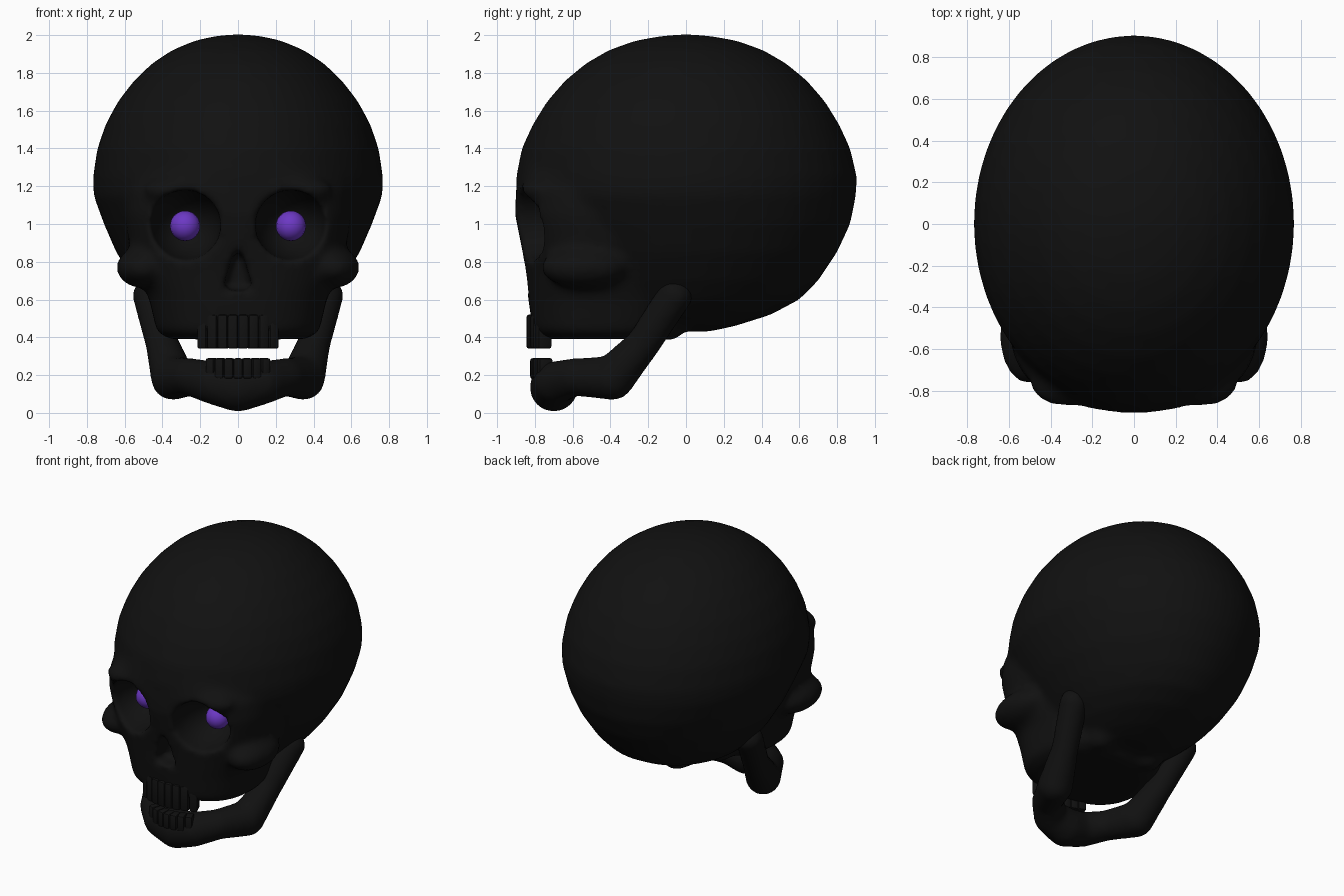
import bpy, bmesh, math
from mathutils import Matrix, Vector

if "Cube" in bpy.data.objects:
    bpy.data.objects.remove(bpy.data.objects["Cube"])


def material(name, rgb):
    m = bpy.data.materials.new(name)
    m.diffuse_color = (*rgb, 1)
    m.use_nodes = True
    m.node_tree.nodes["Principled BSDF"].inputs["Base Color"].default_value = m.diffuse_color
    return m


BLACK = material("black_bone", (0.0055, 0.0055, 0.0055))
PURPLE = material("purple_eye", (0.15, 0.04, 0.55))


def make(name, bm, mat, angle=40):
    bmesh.ops.recalc_face_normals(bm, faces=bm.faces)
    me = bpy.data.meshes.new(name)
    bm.to_mesh(me)
    bm.free()
    ob = bpy.data.objects.new(name, me)
    bpy.context.collection.objects.link(ob)
    me.materials.append(mat)
    select(ob)
    bpy.ops.object.shade_smooth_by_angle(angle=math.radians(angle))
    return ob


def select(ob):
    bpy.ops.object.select_all(action='DESELECT')
    ob.select_set(True)
    bpy.context.view_layer.objects.active = ob


def modify(ob, kind, **settings):
    mod = ob.modifiers.new(kind, kind)
    for key, value in settings.items():
        setattr(mod, key, value)
    select(ob)
    bpy.ops.object.modifier_apply(modifier=mod.name)


def ball(bm, centre, radii, seg=24, rings=16):
    mat = Matrix.Translation(centre) @ Matrix.Diagonal((*radii, 1))
    bmesh.ops.create_uvsphere(bm, u_segments=seg, v_segments=rings, radius=1, matrix=mat)


def loft(bm, rows, power, n=48):
    """Stack superellipse rings given as (z, half width, front y, back y)."""
    rings = []
    for z, w, f, b in rows:
        ring = []
        for i in range(n):
            a = math.tau * i / n
            c, s = math.cos(a), math.sin(a)
            x = w * math.copysign(abs(c) ** (2 / power), c)
            y = (f + b) / 2 + (b - f) / 2 * math.copysign(abs(s) ** (2 / power), s)
            ring.append(bm.verts.new((x, y, z)))
        rings.append(ring)
    for lo, hi in zip(rings, rings[1:]):
        for i in range(n):
            j = (i + 1) % n
            bm.faces.new((lo[i], lo[j], hi[j], hi[i]))
    bm.faces.new(rings[0][::-1])
    bm.faces.new(rings[-1])


# Skull: rounded cranium
bm = bmesh.new()
loft(bm, [(0.43, 0.16, -0.3, 0.12), (0.46, 0.27, -0.4, 0.26), (0.52, 0.38, -0.5, 0.45),
          (0.60, 0.47, -0.58, 0.60), (0.70, 0.55, -0.65, 0.70), (0.85, 0.645, -0.73, 0.80),
          (1.00, 0.71, -0.82, 0.87), (1.15, 0.765, -0.895, 0.90), (1.25, 0.768, -0.90, 0.905),
          (1.40, 0.745, -0.87, 0.87), (1.53, 0.70, -0.81, 0.81), (1.65, 0.635, -0.735, 0.735),
          (1.76, 0.55, -0.64, 0.64), (1.85, 0.455, -0.53, 0.53), (1.92, 0.35, -0.41, 0.41),
          (1.97, 0.23, -0.27, 0.27), (1.995, 0.12, -0.13, 0.13), (2.003, 0.03, -0.03, 0.03)], 2)
# Face and upper jaw
loft(bm, [(0.39, 0.36, -0.74, -0.12), (0.43, 0.43, -0.81, -0.06), (0.60, 0.47, -0.835, 0),
          (0.75, 0.53, -0.85, 0), (0.90, 0.58, -0.875, 0), (1.05, 0.60, -0.905, 0),
          (1.18, 0.59, -0.90, 0), (1.35, 0.45, -0.87, 0)], 2.5)
# Cheekbones and brows
for s in (-1, 1):
    ball(bm, (s * 0.50, -0.54, 0.77), (0.145, 0.23, 0.11))
    ball(bm, (s * 0.30, -0.76, 1.18), (0.20, 0.12, 0.08))
    ball(bm, (s * 0.2, -0.1, 0.47), (0.1, 0.1, 0.09))
skull = make("skull", bm, BLACK)
modify(skull, 'REMESH', mode='VOXEL', voxel_size=0.025)

# Cutter for eye sockets and nose opening
bm = bmesh.new()
for s in (-1, 1):
    ball(bm, (s * 0.28, -0.84, 0.995), (0.19, 0.31, 0.185))
tri = [(-0.105, 0.63), (0.105, 0.63), (0.025, 0.88), (-0.025, 0.88)]
front = [bm.verts.new((x, -1, z)) for x, z in tri]
back = [bm.verts.new((x * 0.7, -0.72, 0.73 + (z - 0.73) * 0.75)) for x, z in tri]
bm.faces.new(front)
bm.faces.new(back[::-1])
for i in range(4):
    j = (i + 1) % 4
    bm.faces.new((front[j], front[i], back[i], back[j]))
cutter = make("socket_cutter", bm, BLACK)
cutter.hide_render = True
modify(skull, 'BOOLEAN', operation='DIFFERENCE', object=cutter, solver='EXACT')
bpy.data.objects.remove(cutter)
modify(skull, 'REMESH', mode='VOXEL', voxel_size=0.022)
modify(skull, 'SMOOTH', factor=0.5, iterations=5)
skull.data.shade_smooth()

# Lower jaw: chain of balls along the chin, side bar and rising branch, fused
path = [(0, -0.70, 0.135, 0.13), (0.13, -0.69, 0.16, 0.115), (0.25, -0.59, 0.19, 0.10),
        (0.345, -0.39, 0.185, 0.118), (0.40, -0.23, 0.36, 0.09), (0.465, -0.06, 0.62, 0.095)]
bm = bmesh.new()
for s in (-1, 1):
    for p, q in zip(path, path[1:]):
        for k in range(9):
            v = Vector(p).lerp(Vector(q), k / 8)
            ball(bm, (s * v.x, v.y, v.z), (v.w,) * 3, 16, 10)
jaw = make("lower_jaw", bm, BLACK)
modify(jaw, 'REMESH', mode='VOXEL', voxel_size=0.022)
modify(jaw, 'SMOOTH', factor=0.5, iterations=4)
jaw.data.shade_smooth()


# Teeth: bevelled blocks set around a shallow arc
def teeth(name, count, half, z0, z1, y_front, sweep):
    bm = bmesh.new()
    width = 2 * half / count
    for i in range(count):
        x = -half + width * (i + 0.5)
        y = y_front + 0.04 + sweep * (x / half) ** 2
        m = (Matrix.Translation((x, y, (z0 + z1) / 2))
             @ Matrix.Rotation(math.atan(2 * sweep * x / half ** 2) * 0.8, 4, 'Z')
             @ Matrix.Diagonal((width * 1.08, 0.08, z1 - z0, 1)))
        bmesh.ops.create_cube(bm, size=1, matrix=m)
    bmesh.ops.bevel(bm, geom=bm.edges[:], offset=0.013, segments=2,
                    affect='EDGES', profile=0.5)
    make(name, bm, BLACK)


teeth("upper_teeth", 8, 0.205, 0.34, 0.52, -0.845, 0.065)
teeth("lower_teeth", 7, 0.16, 0.18, 0.29, -0.825, 0.05)

# Glowing eyes
for s, side in ((-1, "left"), (1, "right")):
    bm = bmesh.new()
    ball(bm, (s * 0.28, -0.63, 0.99), (0.08,) * 3, 16, 12)
    make(side + "_eye", bm, PURPLE)
